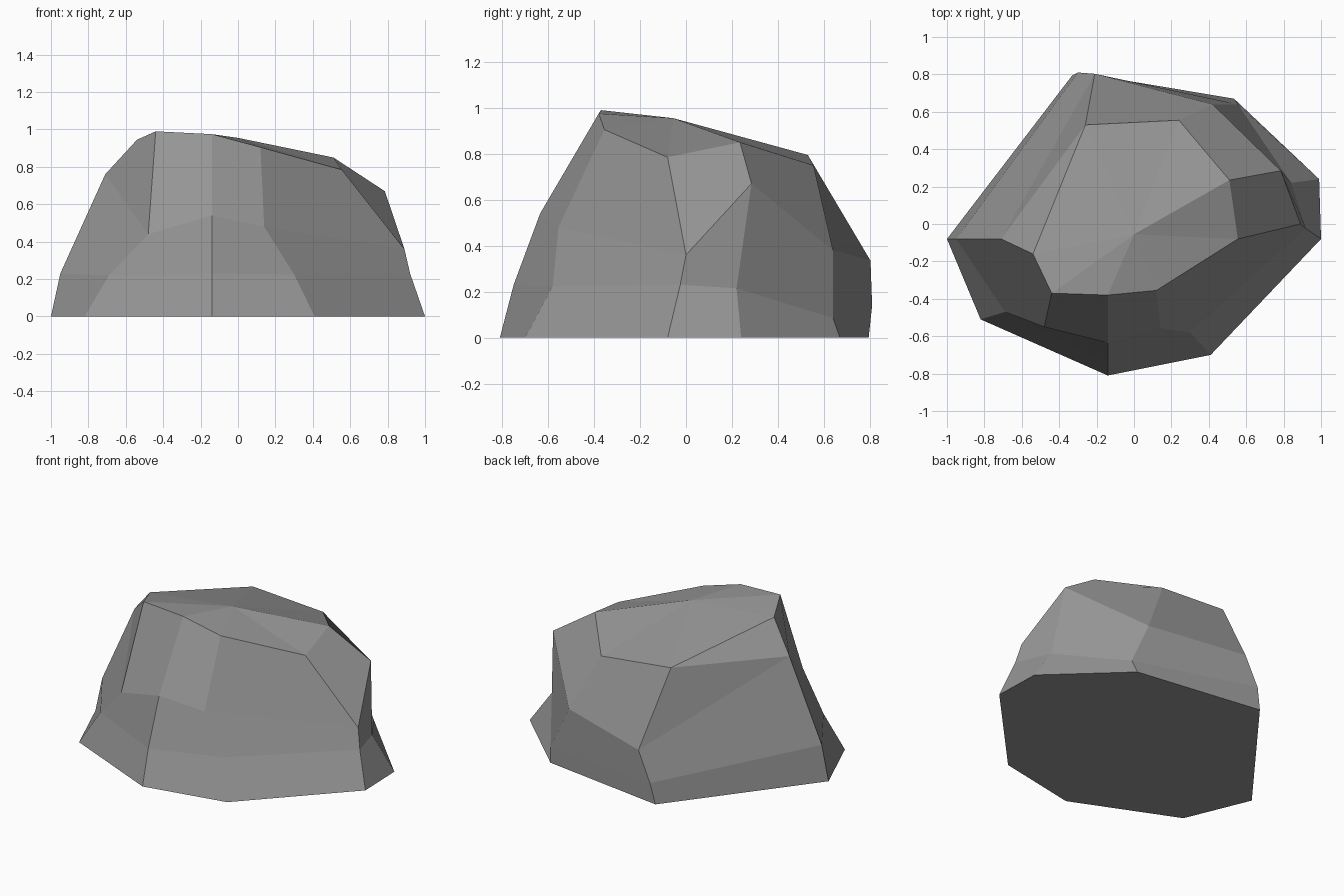
import bpy

if "Cube" in bpy.data.objects:
    bpy.data.objects.remove(bpy.data.objects["Cube"])

# Four horizontal-ish rings of eight corners, going round from the left via the front
rings = [
    # ground outline
    [(-1, -.08, 0), (-.82, -.51, 0), (-.14, -.81, 0), (.41, -.70, 0),
     (1, -.08, 0), (.99, .24, 0), (.535, .67, 0), (-.33, .795, 0)],
    # foot
    [(-.95, -.08, .23), (-.69, -.47, .22), (-.14, -.75, .23), (.30, -.58, .225),
     (.92, -.025, .23), (.84, .22, .215), (.555, .64, .085), (-.30, .81, .14)],
    # shoulder
    [(-.71, -.08, .76), (-.48, -.55, .44), (-.14, -.635, .54), (.14, -.555, .48),
     (.89, 0, .36), (.785, .285, .67), (.42, .64, .38), (-.21, .803, .335)],
    # top rim
    [(-.54, -.16, .945), (-.44, -.37, .99), (-.14, -.38, .975), (.12, -.355, .905),
     (.555, -.08, .785), (.51, .235, .85), (.24, .555, .75), (-.26, .53, .795)],
]
N = 8
verts = [v for ring in rings for v in ring] + [(0, -.055, .955)]
peak = len(verts) - 1

# Flat underside, then bands of facets between the rings
faces = [tuple(reversed(range(N)))]
for r in range(len(rings) - 1):
    for i in range(N):
        a, b = r * N + i, r * N + (i + 1) % N
        if r == 2 and i == N - 1:      # strongly bent facet, split at its crease
            faces += [(a, b, a + N), (b, b + N, a + N)]
        else:
            faces.append((a, b, b + N, a + N))

# Shallow crown
top = (len(rings) - 1) * N
faces += [(top + i, top + (i + 1) % N, peak) for i in range(N)]

mesh = bpy.data.meshes.new("boulder")
mesh.from_pydata(verts, [], faces)
mesh.update()
stone = bpy.data.materials.new("stone grey")
stone.diffuse_color = (.30, .30, .30, 1)
stone.use_nodes = True
stone.node_tree.nodes["Principled BSDF"].inputs["Base Color"].default_value = stone.diffuse_color
mesh.materials.append(stone)
boulder = bpy.data.objects.new("boulder", mesh)
bpy.context.collection.objects.link(boulder)
